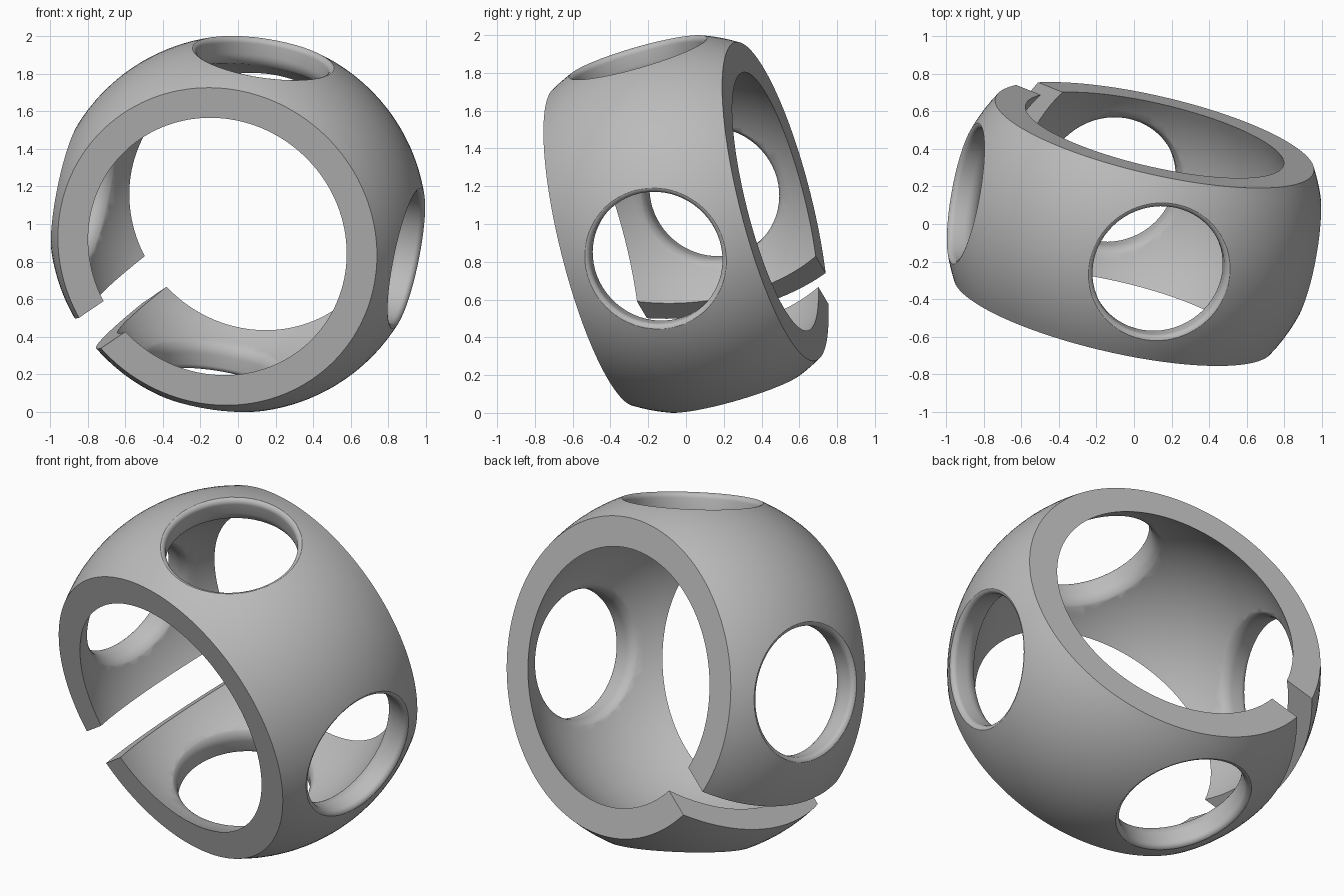
import bpy
import bmesh
from math import sin, cos, pi, radians, sqrt, atan2
from mathutils import Matrix, Vector

if "Cube" in bpy.data.objects:
    bpy.data.objects.remove(bpy.data.objects["Cube"])

OUTER, INNER, HALF = 1.003, 0.864, 0.5   # shell radii and half width of the band
HOLE, SLOT = 0.355, 0.2                  # hole radius and slot width
BIG, SMALL = 0.09, 0.03                  # inner and outer rounding of the holes


def arc(cx, cy, r, a0, a1, n):
    return [(cx + r * cos(a0 + (a1 - a0) * i / n),
             cy + r * sin(a0 + (a1 - a0) * i / n)) for i in range(n + 1)]


def make_object(name, bm):
    bmesh.ops.recalc_face_normals(bm, faces=bm.faces)
    mesh = bpy.data.meshes.new(name)
    bm.to_mesh(mesh)
    bm.free()
    obj = bpy.data.objects.new(name, mesh)
    bpy.context.collection.objects.link(obj)
    return obj


def revolve(name, profile, steps, closed):
    """Turn (radius, height) points about local z; an open profile is capped."""
    bm = bmesh.new()
    rings = []
    for r, h in profile:
        rings.append([bm.verts.new((r * cos(2 * pi * k / steps), r * sin(2 * pi * k / steps), h))
                      for k in range(steps)])
    pairs = list(zip(rings, rings[1:]))
    if closed:
        pairs.append((rings[-1], rings[0]))
    else:
        bm.faces.new(rings[0])
        bm.faces.new(rings[-1])
    for a, b in pairs:
        for k in range(steps):
            m = (k + 1) % steps
            bm.faces.new((a[k], a[m], b[m], b[k]))
    return make_object(name, bm)


def cut(target, cutter):
    mod = target.modifiers.new("cut", "BOOLEAN")
    mod.operation = "DIFFERENCE"
    mod.solver = "EXACT"
    mod.object = cutter
    bpy.context.view_layer.update()
    graph = bpy.context.evaluated_depsgraph_get()
    mesh = bpy.data.meshes.new_from_object(target.evaluated_get(graph))
    target.modifiers.clear()
    target.data = mesh
    bpy.data.objects.remove(cutter)


# Band of a hollow sphere, turned about the y axis
edge_out = atan2(HALF, sqrt(OUTER ** 2 - HALF ** 2))
edge_in = atan2(HALF, sqrt(INNER ** 2 - HALF ** 2))
band = arc(0, 0, OUTER, -edge_out, edge_out, 20) + arc(0, 0, INNER, edge_in, -edge_in, 20)
shell = revolve("spherical_band", band, 128, True)
shell.data.transform(Matrix.Rotation(-pi / 2, 4, "X"))

# Round holes with a wide flare inside and a small lip outside
ri = HOLE + BIG
ro = HOLE + SMALL
si = sqrt((INNER + BIG - 0.005) ** 2 - ri ** 2)
so = sqrt((OUTER - SMALL + 0.004) ** 2 - ro ** 2)
start = atan2(-si, -ri)
hole = arc(ri, si, BIG, start, -pi, 8) + arc(ro, so, SMALL, pi, atan2(so, ro), 8)
hole = [(hole[0][0], 0.5)] + hole + [(hole[-1][0] + 0.02, 1.2)]
for quarter in range(4):
    cutter = revolve("hole_cutter", hole, 64, False)
    cutter.data.transform(Matrix.Rotation(quarter * pi / 2, 4, "Y"))
    cut(shell, cutter)

# Straight slot between two of the holes
bm = bmesh.new()
bmesh.ops.create_cube(bm, size=1)
bmesh.ops.transform(bm, verts=bm.verts, matrix=Matrix.Rotation(radians(45), 4, "Y")
                    @ Matrix.Translation((0, 0, -0.9)) @ Matrix.Diagonal((SLOT, 3, 1, 1)))
cut(shell, make_object("slot_cutter", bm))

# Tilt the band and lift it to the ground
axis = Vector((0.22, 0.95, 0.24)).normalized()
up = Vector((0.15, -0.25, 0.955))
up = (up - axis * up.dot(axis)).normalized()
side = axis.cross(up)
tilt = Matrix((side, axis, up)).transposed().to_4x4()
shell.data.transform(Matrix.Translation((0, 0, 1)) @ tilt)

# Material and shading
grey = bpy.data.materials.new("plain_grey")
grey.use_nodes = True
colour = (0.5, 0.5, 0.5, 1)
grey.diffuse_color = colour
grey.node_tree.nodes["Principled BSDF"].inputs["Base Color"].default_value = colour
shell.data.materials.clear()
shell.data.materials.append(grey)
for face in shell.data.polygons:
    face.material_index = 0
bpy.ops.object.select_all(action="DESELECT")
shell.select_set(True)
bpy.context.view_layer.objects.active = shell
bpy.ops.object.shade_smooth_by_angle(angle=radians(30))
